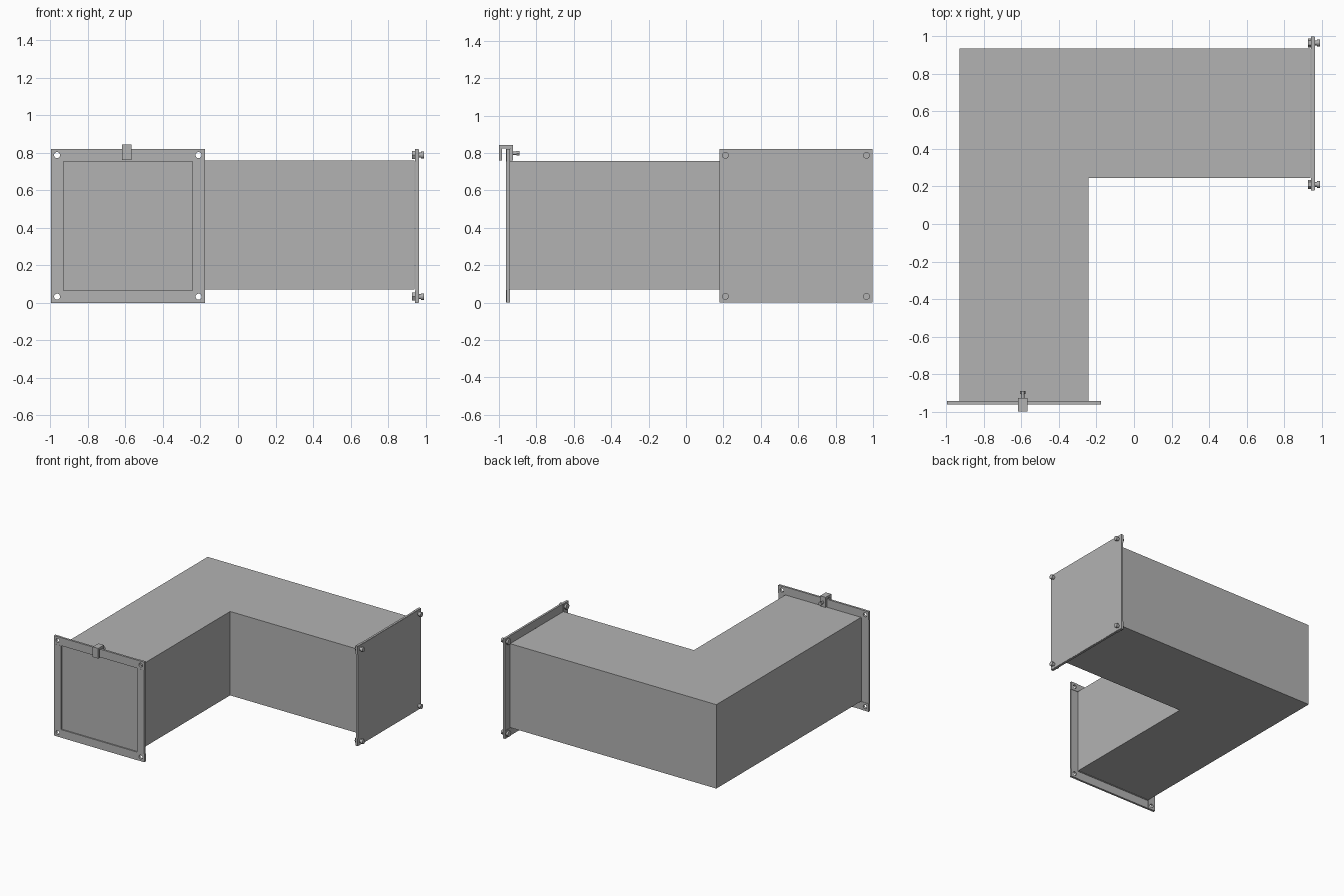
import bpy, bmesh, math
from mathutils import Matrix, Vector

if "Cube" in bpy.data.objects:
    bpy.data.objects.remove(bpy.data.objects["Cube"])

Z0, Z1 = 0.07, 0.758          # duct floor and roof
HALF, MID = 0.41, 0.41        # flange half size and centre height
INNER = 0.344                 # half size of the duct mouth

steel = bpy.data.materials.new("dark_steel")
steel.diffuse_color = (0.45, 0.45, 0.45, 1)
steel.use_nodes = True
steel.node_tree.nodes["Principled BSDF"].inputs["Base Color"].default_value = steel.diffuse_color


def finish(name, bm, matrix=Matrix()):
    bmesh.ops.recalc_face_normals(bm, faces=bm.faces)
    me = bpy.data.meshes.new(name)
    bm.to_mesh(me)
    bm.free()
    me.materials.append(steel)
    ob = bpy.data.objects.new(name, me)
    ob.matrix_world = matrix
    bpy.context.collection.objects.link(ob)
    return ob


def box(name, lo, hi, matrix=Matrix()):
    bm = bmesh.new()
    lo, hi = Vector(lo), Vector(hi)
    m = Matrix.Translation((lo + hi) / 2) @ Matrix.Diagonal((*(hi - lo), 1))
    bmesh.ops.create_cube(bm, size=1, matrix=m)
    return finish(name, bm, matrix)


def extrude(name, pts, offset, matrix=Matrix()):
    bm = bmesh.new()
    face = bm.faces.new([bm.verts.new(p) for p in pts])
    new = bmesh.ops.extrude_face_region(bm, geom=[face], use_keep_orig=True)
    bmesh.ops.translate(bm, vec=offset,
                        verts=[g for g in new["geom"] if isinstance(g, bmesh.types.BMVert)])
    return finish(name, bm, matrix)


def rod(name, x, z, y0, y1, r, sides, matrix):
    pts = [(x + r * math.cos(math.tau * i / sides), y0,
            z + r * math.sin(math.tau * i / sides)) for i in range(sides)]
    return extrude(name, pts, (0, y1 - y0, 0), matrix)


def corner_plate(name, cx, cz, half, hole, y0, y1, matrix):
    # square plate with a round bolt hole
    n = 24
    bm = bmesh.new()
    rings = []
    for y, square in ((y0, 1), (y0, 0), (y1, 0), (y1, 1)):
        ring = []
        for i in range(n):
            a = math.tau * i / n
            c, s = math.cos(a), math.sin(a)
            r = half / max(abs(c), abs(s)) if square else hole
            ring.append(bm.verts.new((cx + r * c, y, cz + r * s)))
        rings.append(ring)
    for k in range(4):
        a, b = rings[k], rings[(k + 1) % 4]
        for i in range(n):
            j = (i + 1) % n
            bm.faces.new((a[i], a[j], b[j], b[i]))
    return finish(name, bm, matrix)


# L-shaped duct body
outline = [(-0.93, -0.94), (-0.243, -0.94), (-0.243, 0.245),
           (0.94, 0.245), (0.94, 0.935), (-0.93, 0.935)]
extrude("duct", [(x, y, Z0) for x, y in outline], (0, 0, Z1 - Z0))


# Flange: rails, corner plates and end panel; local -y points out of the duct
def flange(name, matrix, panel_out, panel_half):
    for i, side in enumerate(("top", "left", "bottom", "right")):
        m = matrix @ Matrix.Translation((0, 0, MID)) @ Matrix.Rotation(i * math.pi / 2, 4, 'Y')
        box(f"{name}_{side}_rail", (-INNER, -0.022, INNER), (INNER, -0.005, HALF), m)
    for sx in (-1, 1):
        for sz in (-1, 1):
            c = (HALF + INNER) / 2
            corner_plate(f"{name}_corner", sx * c, MID + sz * c, (HALF - INNER) / 2,
                         0.016, -0.021, -0.002, matrix)
    box(f"{name}_panel", (-panel_half, -panel_out, MID - panel_half),
        (panel_half, 0.0 if panel_half < HALF - 0.01 else -panel_out + 0.004, MID + panel_half), matrix)


front = Matrix.Translation((-0.587, -0.94, 0))
right = Matrix.Translation((0.94, 0.588, 0)) @ Matrix.Rotation(math.pi / 2, 4, 'Z')
flange("front_flange", front, 0.012, INNER)
flange("right_flange", right, 0.0235, HALF - 0.002)

# Bolts and nuts in the right flange corners
for sx in (-1, 1):
    for sz in (-1, 1):
        x, z = sx * 0.377, MID + sz * 0.377
        rod("bolt_shank", x, z, -0.05, 0.012, 0.013, 24, right)
        rod("bolt_nut", x, z, -0.004, 0.014, 0.024, 6, right)
        rod("bolt_head", x, z, -0.052, -0.036, 0.018, 24, right)

# Clamp hooked over the top of the front flange, with its screw
hook = [(-1.0, 0.76), (-1.0, 0.843), (-0.926, 0.843), (-0.926, 0.76),
        (-0.942, 0.76), (-0.942, 0.825), (-0.984, 0.825), (-0.984, 0.76)]
extrude("clamp", [(-0.618, y, z) for y, z in hook], (0.05, 0, 0))
at = Matrix.Translation((-0.593, 0, 0.798))
rod("clamp_screw", 0, 0, -0.955, -0.9, 0.009, 12, at)
rod("clamp_screw_head", 0, 0, -0.906, -0.889, 0.015, 6, at)
